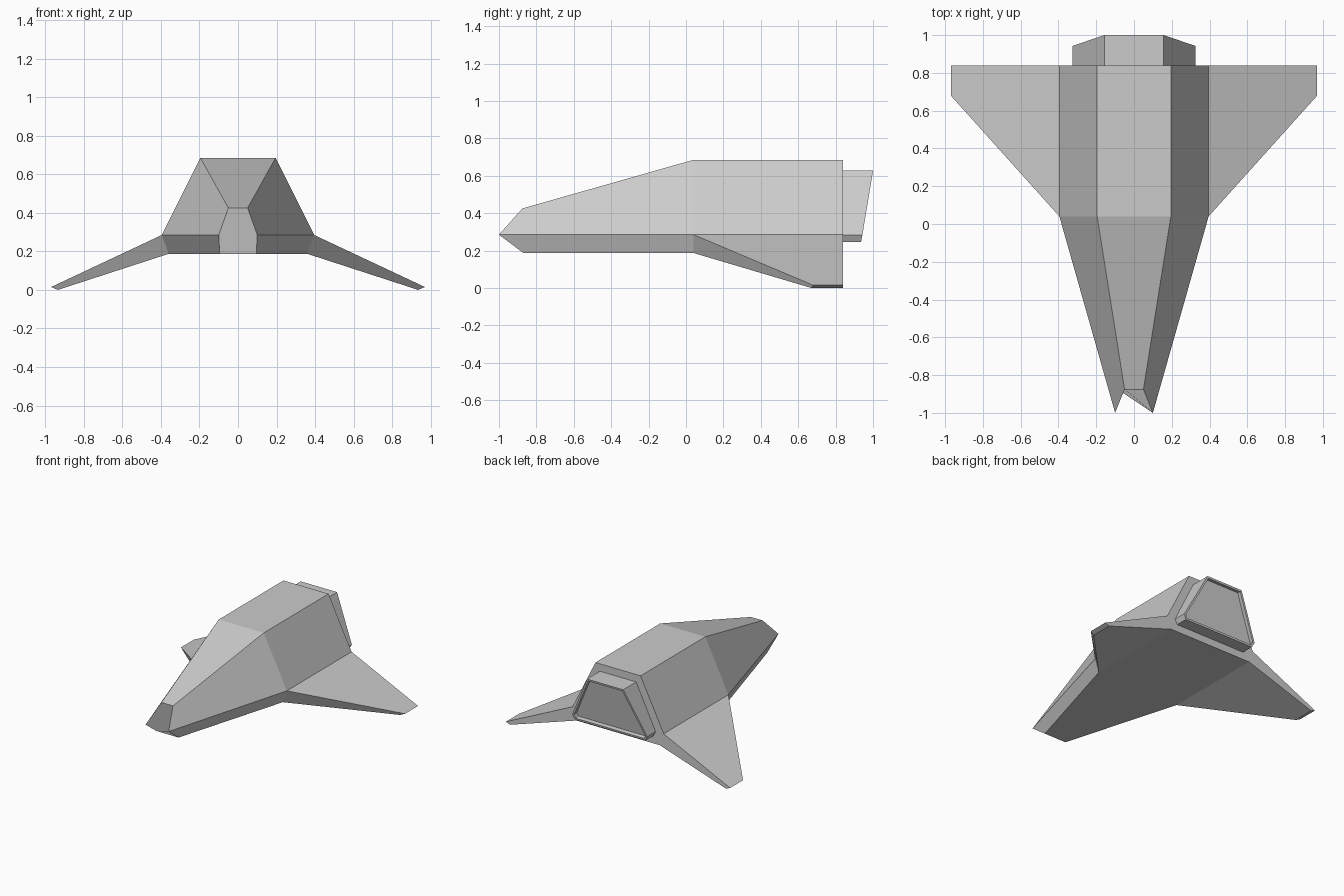
import bpy
import bmesh

if "Cube" in bpy.data.objects:
    bpy.data.objects.remove(bpy.data.objects["Cube"], do_unlink=True)

grey = bpy.data.materials.new("hull grey")
grey.use_nodes = True
colour = (0.6, 0.6, 0.6, 1)
grey.diffuse_color = colour
grey.node_tree.nodes["Principled BSDF"].inputs["Base Color"].default_value = colour


def mirrored(half):
    """Close a half section (top, edge, bottom) across x = 0."""
    return half + [(-x, y, z) for x, y, z in reversed(half)]


def loft(name, sections, recess=None):
    """Skin a closed solid through sections; recess = (rim, depth) on the last cap."""
    bm = bmesh.new()
    rings = [[bm.verts.new(p) for p in s] for s in sections]
    n = len(rings[0])
    for a, b in zip(rings, rings[1:]):
        for i in range(n):
            j = (i + 1) % n
            bm.faces.new((a[i], a[j], b[j], b[i]))
    bm.faces.new(rings[0])
    cap = bm.faces.new(rings[-1])
    bmesh.ops.recalc_face_normals(bm, faces=bm.faces)
    if recess:
        rim, depth = recess
        bmesh.ops.inset_region(bm, faces=[cap], thickness=rim, use_even_offset=True)
        inward = cap.normal * -depth
        walls = bmesh.ops.inset_region(bm, faces=[cap], thickness=0.0005)
        bmesh.ops.translate(bm, verts=cap.verts[:], vec=inward)
    mesh = bpy.data.meshes.new(name)
    bm.to_mesh(mesh)
    bm.free()
    mesh.materials.append(grey)
    obj = bpy.data.objects.new(name, mesh)
    bpy.context.collection.objects.link(obj)
    return obj


# Fuselage: wedge nose widening into a constant trapezoid body
nose = [(0.05, -0.875, 0.425), (0.10, -1.0, 0.285), (0.095, -0.87, 0.187)]
body = [(0.195, 0.685), (0.395, 0.285), (0.36, 0.187)]
loft("fuselage", [mirrored(nose)] +
     [mirrored([(x, y, z) for x, z in body]) for y in (0.04, 0.84)])

# Drooping swept wings, mirrored from one side
root = [(0.395, 0.04, 0.285), (0.395, 0.84, 0.285), (0.36, 0.84, 0.187), (0.36, 0.04, 0.187)]
tip = [(0.97, 0.68, 0.015), (0.97, 0.84, 0.015), (0.935, 0.84, 0), (0.935, 0.67, 0)]
wings = loft("wings", [root, tip])
wings.modifiers.new("both sides", "MIRROR")

# Rear engine housing with a slanted, recessed outlet
outlet = [(0.157, 1.0, 0.627), (0.325, 0.943, 0.283), (0.305, 0.936, 0.245)]
engine_root = [(x, 0.83, z) for x, y, z in outlet]
loft("engine_housing", [mirrored(engine_root), mirrored(outlet)], recess=(0.015, 0.03))
